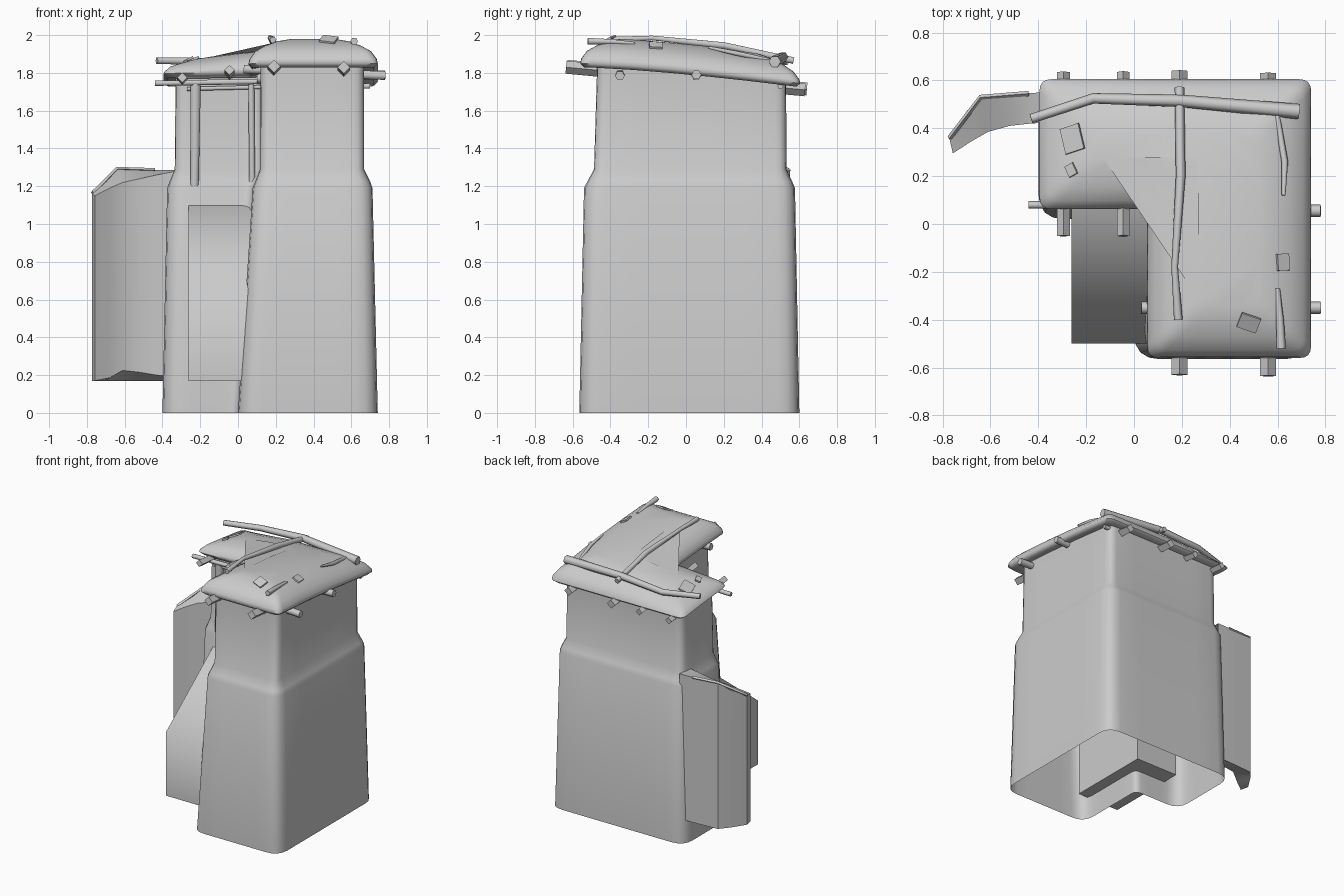
import bpy, bmesh, math
from mathutils import Vector, Matrix
from mathutils.bvhtree import BVHTree

if "Cube" in bpy.data.objects:
    bpy.data.objects.remove(bpy.data.objects["Cube"])


def finish(name, bm, angle=35):
    me = bpy.data.meshes.new(name)
    bm.to_mesh(me)
    bm.free()
    ob = bpy.data.objects.new(name, me)
    bpy.context.collection.objects.link(ob)
    bpy.ops.object.select_all(action='DESELECT')
    ob.select_set(True)
    bpy.context.view_layer.objects.active = ob
    bpy.ops.object.shade_smooth_by_angle(angle=math.radians(angle))
    return ob


def l_ring(x0, x1, y0, y1, ix, iy, r, ri):
    """Rounded L outline, counter-clockwise, with points along each side."""
    cs = [Vector(c) for c in ((x1, y0), (x1, y1), (x0, y1), (x0, iy), (ix, iy), (ix, y0))]
    pts = []
    for i, c in enumerate(cs):
        rad = ri if i == 4 else r
        p, n, n2 = cs[i - 1], cs[(i + 1) % 6], ri if i == 3 else r
        a = c + (p - c).normalized() * rad
        b = c + (n - c).normalized() * rad
        for k in range(5):
            t = k / 4
            pts.append(a * (1 - t) ** 2 + c * 2 * t * (1 - t) + b * t * t)
        e = n + (c - n).normalized() * n2
        pts += [b.lerp(e, k / 5) for k in range(1, 5)]
    return pts


def loft(bm, rings):
    vs = [[bm.verts.new(p) for p in ring] for ring in rings]
    for a, b in zip(vs, vs[1:]):
        n = len(a)
        for i in range(n):
            j = (i + 1) % n
            bm.faces.new((a[i], a[j], b[j], b[i]))
    return vs


def tube(name, pts, radii, sides=6):
    pts = [Vector(p) for p in pts]
    bm = bmesh.new()
    rings = []
    for i, p in enumerate(pts):
        d = pts[min(i + 1, len(pts) - 1)] - pts[max(i - 1, 0)]
        q = d.to_track_quat('Z', 'Y')
        r = radii[i] if isinstance(radii, (list, tuple)) else radii
        rings.append([p + q @ Vector((r * math.cos(2 * math.pi * k / sides),
                                      r * math.sin(2 * math.pi * k / sides), 0)) for k in range(sides)])
    vs = loft(bm, rings)
    bm.faces.new(vs[0][::-1])
    bm.faces.new(vs[-1])
    return finish(name, bm, 65)


def eave(x, y):
    """Height of the roof underside: falls to the back and a little to the left."""
    t = max(0, (y + 0.56) / 1.16)
    return 1.835 - 0.105 * t ** 1.4 - 0.02 * max(0, min(1, (0.1 - x) / 0.5)) * (1 - t)


def puff(x, y):
    """Roof thickness factor: thinner at the left end and the front."""
    left = max(0, min(1, (0.1 - x) / 0.4))
    return 1 - 0.3 * left - 0.12 * max(0, min(1, (y - 0.1) / 0.5))


# tower walls, open at the bottom
bm = bmesh.new()
rings = [[(p.x, p.y, z) for p in l_ring(*a)] for z, a in (
    (0, (-0.4, 0.74, -0.565, 0.6, 0.0, 0.02, 0.11, 0.05)),
    (1.19, (-0.375, 0.712, -0.54, 0.577, 0.078, 0.075, 0.10, 0.05)),
    (1.225, (-0.362, 0.70, -0.522, 0.562, 0.092, 0.088, 0.09, 0.05)),
    (1.29, (-0.335, 0.668, -0.487, 0.532, 0.117, 0.11, 0.06, 0.04)))]
rings.append([(p.x, p.y, eave(p.x, p.y) + 0.02) for p in
              l_ring(-0.33, 0.668, -0.47, 0.53, 0.12, 0.12, 0.06, 0.04)])
loft(bm, rings)
finish("tower_walls", bm, 50)

# sagging L-shaped roof
bm = bmesh.new()
rings = []
for inset, h in ((0.1, 0.01), (0.02, -0.005), (0, 0.015), (0.005, 0.04), (0.035, 0.082),
                 (0.09, 0.115), (0.15, 0.14), (0.215, 0.155)):
    r = l_ring(-0.395 + inset, 0.74 - inset, -0.56 + inset, 0.605 - inset,
               0.055 + inset, 0.062 + inset, 0.05, 0.03)
    rings.append([(p.x, p.y, eave(p.x, p.y) + h * (puff(p.x, p.y) if h > 0.03 else 1)) for p in r])
vs = loft(bm, rings)
bm.faces.new(vs[0][::-1])
bm.faces.new(vs[-1])
bmesh.ops.triangulate(bm, faces=[f for f in bm.faces if len(f.verts) > 4])
bvh = BVHTree.FromBMesh(bm)
finish("roof", bm, 60)


def roof_top(x, y):
    hit = bvh.ray_cast(Vector((x, y, 4)), Vector((0, 0, -1)))
    return (hit[0], hit[1]) if hit[0] else (Vector((x, y, 1.85)), Vector((0, 0, 1)))


# loose roof patches
for i, (x, y, s, rot) in enumerate(((-0.255, 0.355, 0.11, 35), (-0.26, 0.225, 0.05, 40),
                                    (0.62, -0.16, 0.07, -8), (0.48, -0.41, 0.085, -20))):
    p, n = roof_top(x, y)
    bm = bmesh.new()
    m = (Matrix.Translation(p + n * 0.008) @ n.to_track_quat('Z', 'Y').to_matrix().to_4x4()
         @ Matrix.Rotation(math.radians(rot), 4, 'Z') @ Matrix.Rotation(0.12, 4, 'X')
         @ Matrix.Diagonal((s, s * 0.8, 0.012, 1)))
    bmesh.ops.create_cube(bm, size=1, matrix=m)
    finish("roof_patch_%d" % i, bm)

# branches lying on the roof
tube("roof_branch_cross", [(-0.43, 0.44, 1.865), (-0.17, 0.525, 1.86), (0.19, 0.515, 1.885), (0.69, 0.47, 1.86)],
     [0.02, 0.022, 0.026, 0.032])
tube("roof_branch_long", [(0.19, 0.57, 1.865), (0.195, 0.2, 1.945), (0.17, -0.18, 1.985), (0.185, -0.4, 1.975)],
     [0.02, 0.02, 0.014, 0.018])
tube("roof_branch_front", [(0.6, -0.27, 1.955), (0.61, -0.4, 1.965), (0.615, -0.52, 1.968)], [0.01, 0.016, 0.02])
tube("roof_branch_thin", [(0.595, 0.47, 1.86), (0.63, 0.26, 1.905), (0.625, 0.12, 1.935)], [0.012, 0.014, 0.008])

# rafters poking out under the eaves
for i, (x, ya, za, yb, zb) in enumerate(((0.19, -0.63, 1.835, 0.64, 1.715), (0.56, -0.635, 1.83, 0.63, 1.71),
                                         (-0.295, -0.05, 1.775, 0.635, 1.715), (-0.045, -0.05, 1.815, 0.635, 1.715))):
    tube("rafter_%d" % i, [(x, ya, za), (x, yb, zb)], [0.034, 0.034] if i < 2 else [0.027, 0.027], 4)
for i, (y, xa, za, xb, zb) in enumerate(((0.055, 0.1, 1.77, 0.78, 1.79), (-0.35, 0.03, 1.82, 0.78, 1.785),
                                         (0.08, -0.44, 1.745, 0.14, 1.755), (0.5, 0.6, 1.73, 0.7, 1.73))):
    tube("cross_beam_%d" % i, [(xa, y, za), (xb, y, zb)], 0.026 if i < 2 else 0.016, 6)

# posts and lintels in the inner corner
tube("recess_post_left", [(-0.23, 0.095, 1.2), (-0.225, 0.095, 1.74)], [0.025, 0.032])
tube("recess_post_right", [(0.075, 0.095, 1.2), (0.07, 0.095, 1.76)], 0.018)
tube("recess_lintel_upper", [(-0.33, 0.1, 1.785), (0.13, 0.1, 1.795)], 0.02)
tube("recess_lintel_lower", [(-0.27, 0.1, 1.715), (0.13, 0.1, 1.725)], 0.012)

# lean-to in the inner corner
bm = bmesh.new()
prof = [(-0.5, 0.17), (-0.5, 0.66), (0.1, 1.12), (0.16, 1.12), (0.16, 0.17)]
a = [bm.verts.new((-0.262, y, z)) for y, z in prof]
b = [bm.verts.new((0.1, y, z)) for y, z in prof]
bm.faces.new(a)
bm.faces.new(b)
for i in range(5):
    j = (i + 1) % 5
    bm.faces.new((a[i], a[j], b[j], b[i]))
bmesh.ops.recalc_face_normals(bm, faces=bm.faces)
finish("corner_lean_to", bm, 65)

# curved side annex: stations of (back xy, front xy, back top, front top, bottom)
bm = bmesh.new()
rings = []
for bx, by, fx, fy, zb, zf, z0 in ((-0.33, 0.55, -0.33, 0.425, 1.285, 1.28, 0.19),
                                   (-0.43, 0.548, -0.43, 0.42, 1.285, 1.26, 0.2),
                                   (-0.56, 0.54, -0.52, 0.41, 1.29, 1.24, 0.215),
                                   (-0.645, 0.535, -0.61, 0.385, 1.295, 1.22, 0.225),
                                   (-0.70, 0.47, -0.68, 0.345, 1.23, 1.19, 0.185),
                                   (-0.772, 0.36, -0.757, 0.295, 1.165, 1.15, 0.17)):
    rings.append([(bx, by, 0.17), (bx, by, zb), (fx, fy, zf), (fx, fy, z0)])
vs = loft(bm, rings)
bm.faces.new(vs[-1])
bmesh.ops.recalc_face_normals(bm, faces=bm.faces)
finish("side_annex", bm, 45)

# raised rim along the annex roof
tube("annex_rim", [(-0.44, 0.545, 1.285), (-0.64, 0.53, 1.292), (-0.77, 0.36, 1.165)], 0.011, 4)
